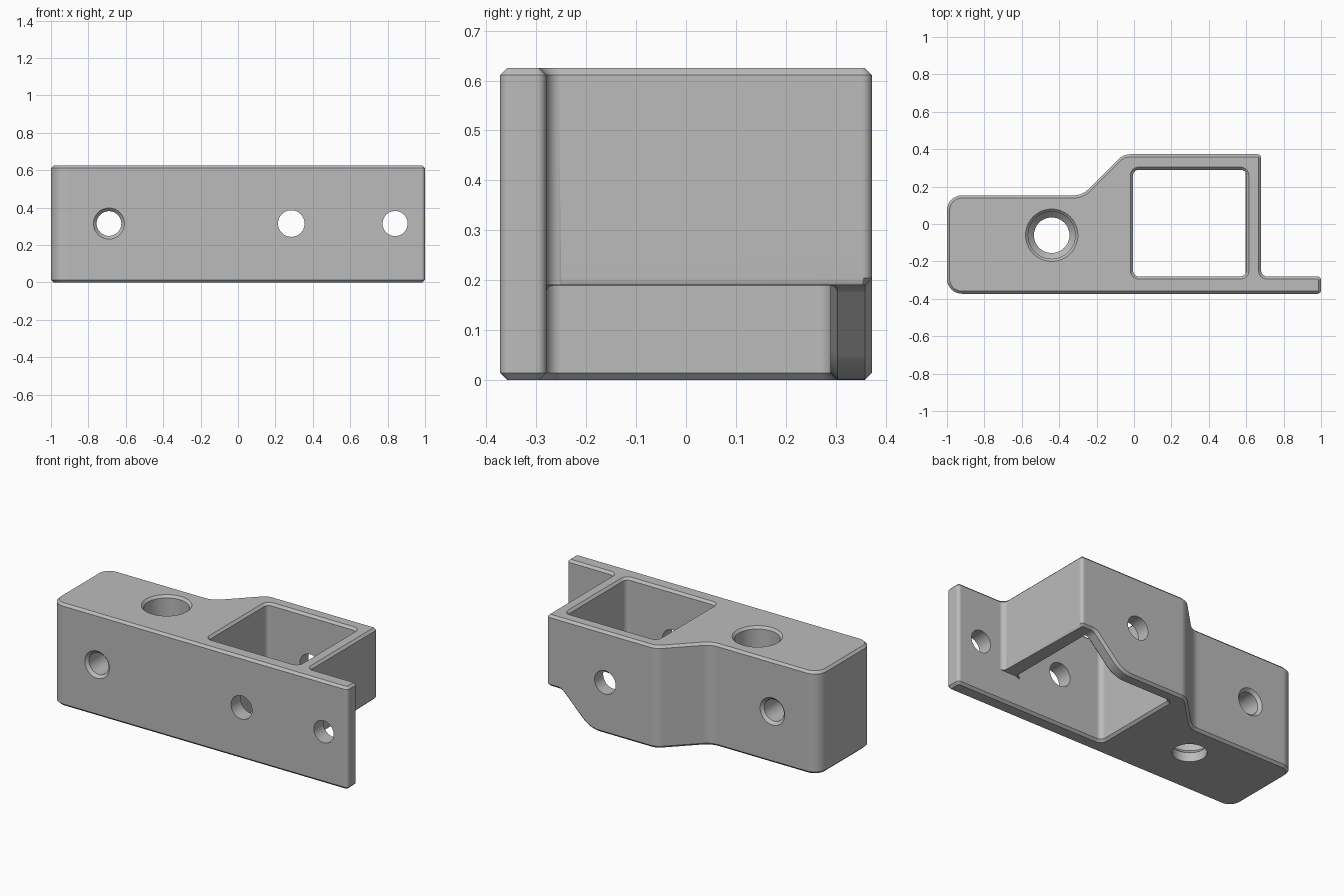
import bpy, bmesh, math
from mathutils import Vector, Matrix

cube = bpy.data.objects.get("Cube")
if cube:
    bpy.data.objects.remove(cube)

HEIGHT, CHAMFER = 0.625, 0.014
PLATE_BACK, WALL_BOTTOM, HOLE_Z = -0.28, 0.19, 0.315


def rounded(corners, steps=8):
    """Outline through (x, y, radius) corners with each corner filleted."""
    out = []
    for i, (x, y, r) in enumerate(corners):
        p = Vector((x, y))
        if r == 0:
            out.append(p)
            continue
        a = (Vector(corners[i - 1][:2]) - p).normalized()
        b = (Vector(corners[(i + 1) % len(corners)][:2]) - p).normalized()
        half = a.angle(b) / 2
        centre = p + (a + b).normalized() * r / math.sin(half)
        t = r / math.tan(half)
        u, v = p + a * t - centre, p + b * t - centre
        out += [centre + u.slerp(v, k / steps).normalized() * r for k in range(steps + 1)]
    return out


def new_object(name, bm):
    bmesh.ops.recalc_face_normals(bm, faces=bm.faces)
    mesh = bpy.data.meshes.new(name)
    bm.to_mesh(mesh)
    bm.free()
    obj = bpy.data.objects.new(name, mesh)
    bpy.context.collection.objects.link(obj)
    return obj


def prism(name, outline, low, high, place):
    """Prism of an outline; place(u, v, w) gives the 3D point."""
    bm = bmesh.new()
    ends = [[bm.verts.new(place(p.x, p.y, w)) for p in outline] for w in (low, high)]
    for ring in ends:
        bm.faces.new(ring)
    n = len(outline)
    for i in range(n):
        j = (i + 1) % n
        bm.faces.new((ends[0][i], ends[0][j], ends[1][j], ends[1][i]))
    return new_object(name, bm)


def lathe(name, profile, matrix, sides=48):
    """Closed turned solid from (radius, height) pairs."""
    bm = bmesh.new()
    rings = []
    for r, h in profile:
        angles = [math.tau * k / sides for k in range(sides)]
        rings.append([bm.verts.new((r * math.cos(a), r * math.sin(a), h)) for a in angles])
    bm.faces.new(rings[0])
    bm.faces.new(rings[-1])
    for lo, hi in zip(rings, rings[1:]):
        for k in range(sides):
            m = (k + 1) % sides
            bm.faces.new((lo[k], lo[m], hi[m], hi[k]))
    bm.transform(matrix)
    return new_object(name, bm)


def cut(obj, cutter):
    """Subtract the cutter for good, then remove it."""
    cutter.hide_render = True
    mod = obj.modifiers.new("cut", 'BOOLEAN')
    mod.operation, mod.solver, mod.object = 'DIFFERENCE', 'EXACT', cutter
    deps = bpy.context.evaluated_depsgraph_get()
    mesh = bpy.data.meshes.new_from_object(obj.evaluated_get(deps))
    obj.modifiers.clear()
    obj.data = mesh
    bpy.data.objects.remove(cutter)


# Solid body from its plan outline
plan = rounded([(-1, -0.373, 0.08), (1, -0.373, 0.02), (1, PLATE_BACK, 0.02),
                (0.68, PLATE_BACK, 0.03), (0.68, 0.373, 0.02), (-0.057, 0.373, 0.09),
                (-0.277, 0.153, 0.11), (-1, 0.153, 0.08)])
body = prism("mounting_bracket", plan, 0, HEIGHT, lambda u, v, w: (u, v, w))

# Square pocket through the body
pocket = rounded([(-0.005, PLATE_BACK, 0.03), (0.6, PLATE_BACK, 0.03),
                  (0.6, 0.29, 0.03), (-0.005, 0.29, 0.03)])
cut(body, prism("pocket_cutter", pocket, -1, 1, lambda u, v, w: (u, v, w)))

# Sloped relief under the back and right walls
relief = rounded([(0.2, 0, 0), (0.395, 0, 0.17), (0.585, WALL_BOTTOM, 0.05),
                  (1.2, WALL_BOTTOM, 0), (1.2, -0.1, 0), (0.2, -0.1, 0)])[1:-1]
cut(body, prism("relief_cutter", relief, PLATE_BACK, 1, lambda u, v, w: (u, w, v)))

# Chamfer the outer rims
bm = bmesh.new()
bm.from_mesh(body.data)
bmesh.ops.remove_doubles(bm, verts=bm.verts, dist=0.0002)
bmesh.ops.dissolve_limit(bm, angle_limit=math.radians(0.5), verts=bm.verts, edges=bm.edges)


def is_rim(e):
    if len(e.link_faces) != 2 or not e.is_convex or e.calc_face_angle() < math.radians(40):
        return False
    mid = (e.verts[0].co + e.verts[1].co) / 2
    return abs(mid.z - WALL_BOTTOM) > 0.01 or mid.y > PLATE_BACK + 0.031


bmesh.ops.bevel(bm, geom=[e for e in bm.edges if is_rim(e)], offset=CHAMFER,
                offset_type='OFFSET', segments=1, profile=0.5, affect='EDGES',
                clamp_overlap=False)
bmesh.ops.recalc_face_normals(bm, faces=bm.faces)
bm.to_mesh(body.data)
bm.free()

# Cross holes from front to back
turn = Matrix.Rotation(math.pi / 2, 4, 'X')
for x, r in ((0.285, 0.071), (0.84, 0.067)):
    cut(body, lathe("hole_cutter", [(r, -1), (r, 1)],
                    Matrix.Translation((x, 0, HOLE_Z)) @ turn))

# Left cross hole, countersunk at both ends
cut(body, lathe("hole_cutter", [(0.098, -0.168), (0.066, -0.136), (0.066, 0.356), (0.098, 0.388)],
                Matrix.Translation((-0.69, 0, HOLE_Z)) @ turn))

# Stepped vertical bore with a chamfered mouth
cut(body, lathe("bore_cutter", [(0.095, -0.1), (0.095, 0.055), (0.126, 0.086),
                                (0.126, HEIGHT - 0.014), (0.16, HEIGHT + 0.02)],
                Matrix.Translation((-0.44, -0.06, 0))))

# Grey finish
grey = bpy.data.materials.new("plain_grey")
colour = (0.5, 0.5, 0.5, 1)
grey.use_nodes = True
grey.diffuse_color = colour
grey.node_tree.nodes["Principled BSDF"].inputs["Base Color"].default_value = colour
body.data.materials.clear()
body.data.materials.append(grey)

# Smooth rounded corners, keep chamfers crisp
bpy.ops.object.select_all(action='DESELECT')
body.select_set(True)
bpy.context.view_layer.objects.active = body
bpy.ops.object.shade_smooth_by_angle(angle=math.radians(30))
normals = body.modifiers.new("face_weighted_normals", 'WEIGHTED_NORMAL')
normals.keep_sharp = True
